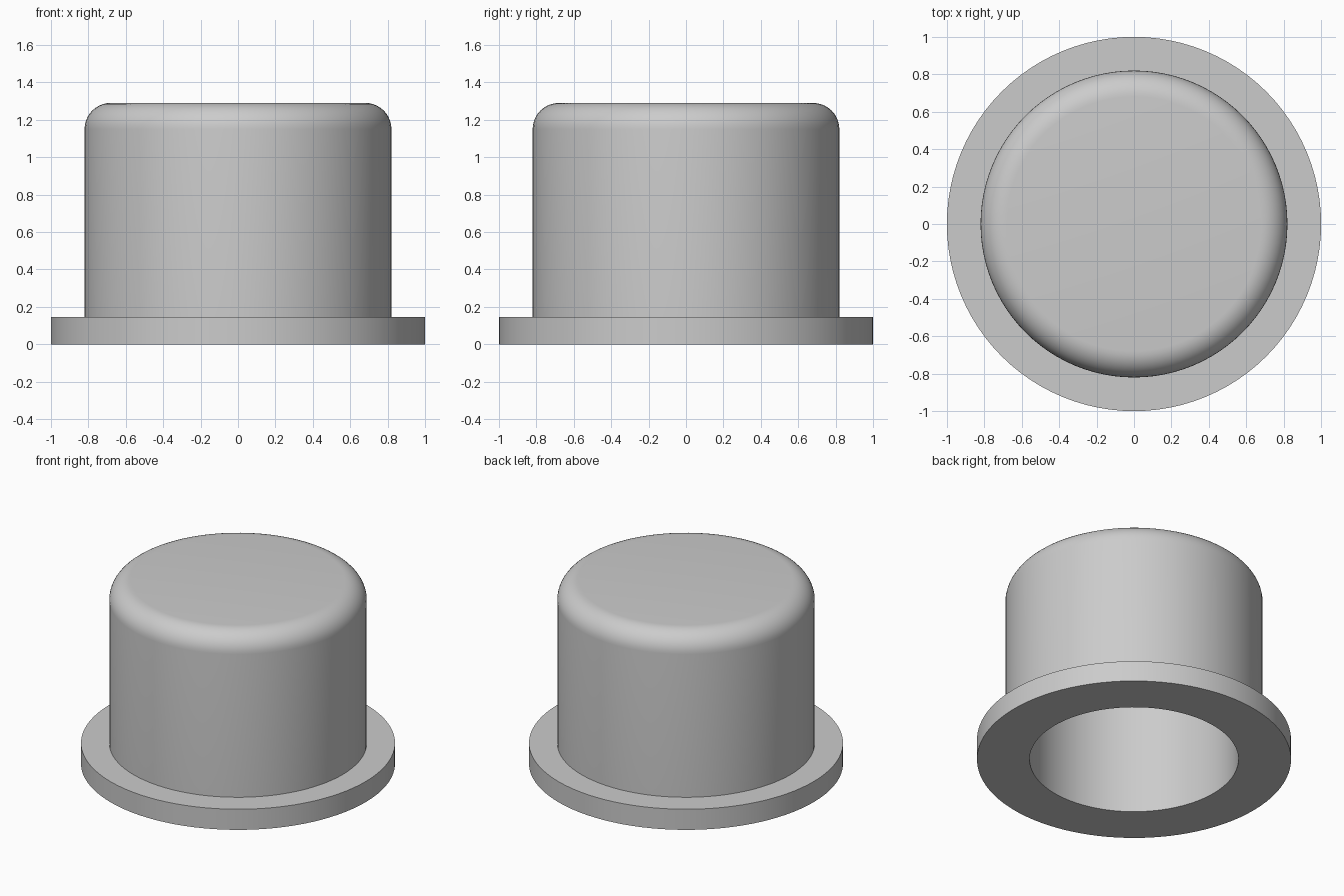
import bpy, bmesh, math

if "Cube" in bpy.data.objects:
    bpy.data.objects.remove(bpy.data.objects["Cube"])

SEGMENTS = 96
RIM_R, RIM_H = 1.0, 0.145       # flange
BODY_R, TOP_Z = 0.82, 1.29      # outer body
FILLET = 0.14                   # rounded top edge
BORE_R, BORE_Z = 0.665, 1.13    # hollow inside


def lathe(name, profile, material):
    """Revolve (radius, z) points about z and cap both ends."""
    bm = bmesh.new()
    rings = []
    for r, z in profile:
        rings.append([bm.verts.new((r * math.cos(2 * math.pi * i / SEGMENTS),
                                    r * math.sin(2 * math.pi * i / SEGMENTS), z))
                      for i in range(SEGMENTS)])
    for a, b in zip(rings, rings[1:]):
        for i in range(SEGMENTS):
            j = (i + 1) % SEGMENTS
            bm.faces.new((a[i], a[j], b[j], b[i]))
    bm.faces.new(rings[0])
    bm.faces.new(rings[-1])
    bmesh.ops.recalc_face_normals(bm, faces=bm.faces[:])
    mesh = bpy.data.meshes.new(name)
    bm.to_mesh(mesh)
    bm.free()
    mesh.materials.append(material)
    obj = bpy.data.objects.new(name, mesh)
    bpy.context.collection.objects.link(obj)
    bpy.ops.object.select_all(action='DESELECT')
    obj.select_set(True)
    bpy.context.view_layer.objects.active = obj
    bpy.ops.object.shade_smooth_by_angle(angle=math.radians(30))
    return obj


grey = bpy.data.materials.new("light_grey")
grey.diffuse_color = (0.6, 0.6, 0.6, 1.0)
grey.use_nodes = True
grey.node_tree.nodes["Principled BSDF"].inputs["Base Color"].default_value = grey.diffuse_color

# Flanged cap: bore ceiling, bore wall, flange, body wall, rounded top
profile = [(BORE_R, BORE_Z), (BORE_R, 0.0), (RIM_R, 0.0), (RIM_R, RIM_H), (BODY_R, RIM_H)]
for k in range(11):
    a = math.pi / 2 * k / 10
    profile.append((BODY_R - FILLET + FILLET * math.cos(a),
                    TOP_Z - FILLET + FILLET * math.sin(a)))
lathe("flanged_cap", profile, grey)
